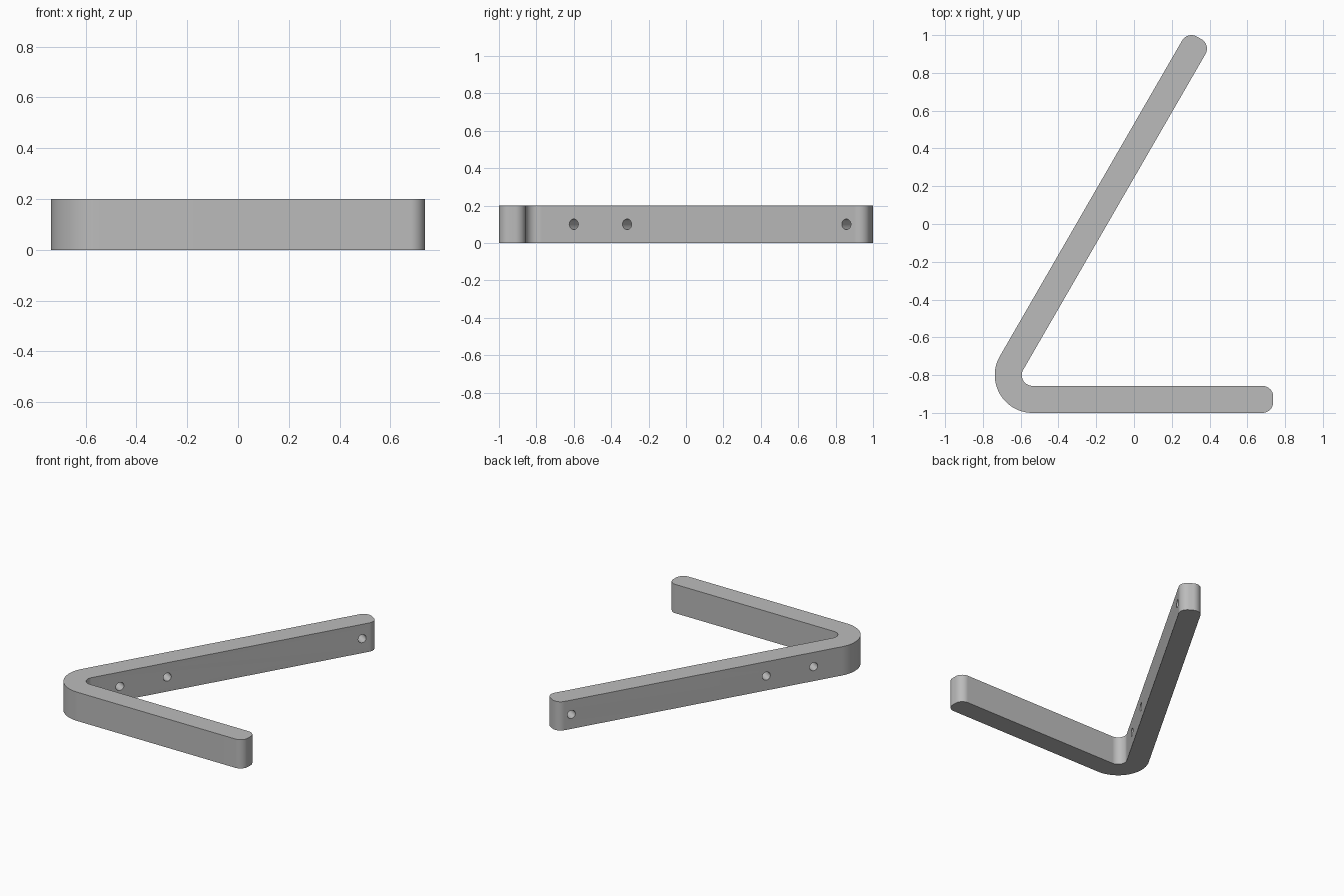
import bpy
from math import radians
from mathutils import Vector, Matrix

cube = bpy.data.objects.get("Cube")
if cube:
    bpy.data.objects.remove(cube, do_unlink=True)

HEIGHT = 0.2
OUTER, INNER = 0.2, 0.057       # bend radii
FILLET = 0.057                  # rounding of the arm ends
SHORT, LONG = 1.274, 1.987      # arm lengths from the bend centre
CENTRE = Vector((-0.537, -0.8))
ALONG = Vector((0.5, 0.75 ** 0.5))
OUT = Vector((-ALONG.y, ALONG.x))
EAST, SOUTH = Vector((1, 0)), Vector((0, -1))


def arc(centre, radius, start, end, steps):
    """Points on an arc, angles in degrees."""
    return [centre + Matrix.Rotation(radians(start + (end - start) * i / steps), 2) @ Vector((radius, 0))
            for i in range(steps + 1)]


def end_corner(direction, normal, length, offset, start, end):
    return arc(CENTRE + direction * (length - FILLET) + normal * offset, FILLET, start, end, 16)


# Outline of the bent bar, counter-clockwise
near, far = INNER + FILLET, OUTER - FILLET
outline = (
    end_corner(EAST, SOUTH, SHORT, far, -90, 0)
    + end_corner(EAST, SOUTH, SHORT, near, 0, 90)
    + arc(CENTRE, INNER, 270, 150, 24)
    + end_corner(ALONG, OUT, LONG, near, -30, 60)
    + end_corner(ALONG, OUT, LONG, far, 60, 150)
    + arc(CENTRE, OUTER, 150, 270, 40)
)

# Bar body
n = len(outline)
verts = [(p.x, p.y, z) for z in (0, HEIGHT) for p in outline]
faces = [tuple(reversed(range(n))), tuple(range(n, 2 * n))]
faces += [(i, (i + 1) % n, n + (i + 1) % n, n + i) for i in range(n)]
mesh = bpy.data.meshes.new("angled_bracket")
mesh.from_pydata(verts, [], faces)
bracket = bpy.data.objects.new("angled_bracket", mesh)
bpy.context.collection.objects.link(bracket)

grey = bpy.data.materials.new("plain grey")
grey.use_nodes = True
colour = (0.5, 0.5, 0.5, 1)
grey.diffuse_color = colour
grey.node_tree.nodes["Principled BSDF"].inputs["Base Color"].default_value = colour
mesh.materials.append(grey)

# Screw holes through the long arm
cutters = []
for distance in (0.198, 0.527, 1.881):
    spot = CENTRE + ALONG * distance + OUT * (INNER + OUTER) / 2
    bpy.ops.mesh.primitive_cylinder_add(vertices=32, radius=0.028, depth=0.25,
                                        location=(spot.x, spot.y, HEIGHT / 2),
                                        rotation=(radians(90), 0, radians(60)))
    cutter = bpy.context.object
    cutter.name = "hole_cutter"
    cutter.data.materials.append(grey)
    cutters.append(cutter)
    cut = bracket.modifiers.new("screw_hole", "BOOLEAN")
    cut.object = cutter
    cut.solver = "EXACT"

# Apply the cuts and drop the cutters
bpy.ops.object.select_all(action="DESELECT")
bracket.select_set(True)
bpy.context.view_layer.objects.active = bracket
for name in [m.name for m in bracket.modifiers]:
    bpy.ops.object.modifier_apply(modifier=name)
for cutter in cutters:
    bpy.data.objects.remove(cutter, do_unlink=True)
bpy.ops.object.shade_smooth_by_angle(angle=radians(30))
